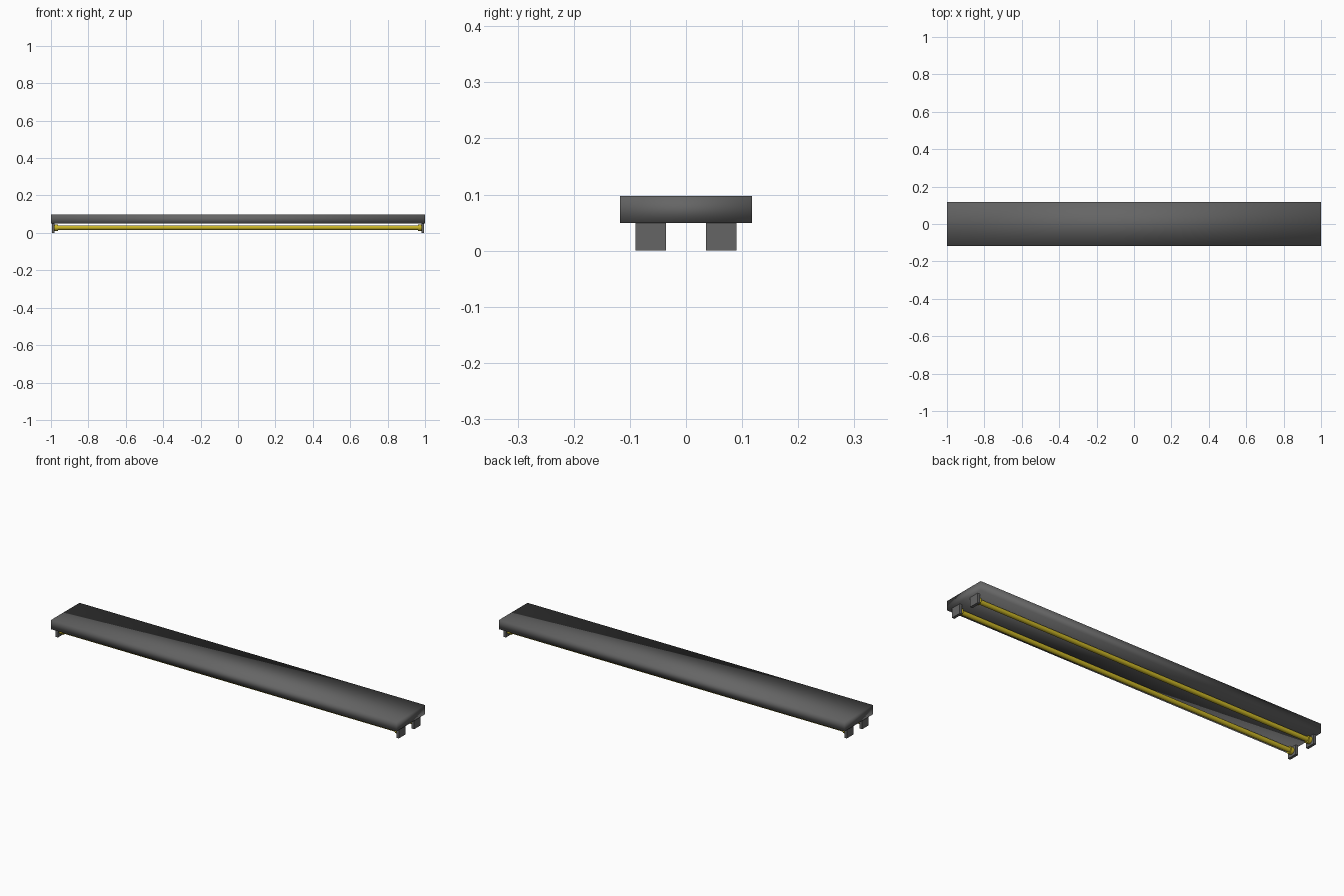
import bpy, math

if "Cube" in bpy.data.objects:
    bpy.data.objects.remove(bpy.data.objects["Cube"])

def mat(name, c):
    m = bpy.data.materials.new(name)
    m.diffuse_color = (*c, 1)
    m.use_nodes = True
    m.node_tree.nodes["Principled BSDF"].inputs["Base Color"].default_value = m.diffuse_color
    return m

GREY = mat("dark_grey", (0.13, 0.13, 0.13))
YELLOW = mat("tube_yellow", (0.60, 0.47, 0.02))

def box(name, x0, x1, y0, y1, z0, z1, smooth=False):
    bpy.ops.mesh.primitive_cube_add(size=1, location=((x0+x1)/2, (y0+y1)/2, (z0+z1)/2))
    o = bpy.context.object
    o.name = name
    o.scale = (x1-x0, y1-y0, z1-z0)
    bpy.ops.object.transform_apply(location=False, rotation=False, scale=True)
    o.data.materials.append(GREY)
    if smooth:
        bpy.ops.object.shade_smooth()
    return o

def rod(name, x, y, z, r, length):
    bpy.ops.mesh.primitive_cylinder_add(vertices=16, radius=r, depth=length,
                                        location=(x, y, z), rotation=(0, math.pi/2, 0))
    o = bpy.context.object
    o.name = name
    o.data.materials.append(YELLOW)
    bpy.ops.object.shade_smooth_by_angle(angle=math.radians(40))

# housing
box("housing", -1, 1, -0.118, 0.118, 0.049, 0.097, smooth=True)

for row, y in (("front", -0.063), ("back", 0.063)):
    # lamp tube
    rod(row + "_tube", 0, y, 0.028, 0.012, 1.96)
    for side, s in (("left", -1), ("right", 1)):
        # end cap and socket plate
        rod(f"{row}_{side}_cap", s*0.972, y, 0.028, 0.018, 0.018)
        xa, xb = sorted((s*0.98, s*0.994))
        box(f"{row}_{side}_socket", xa, xb, y-0.027, y+0.027, 0, 0.05)
